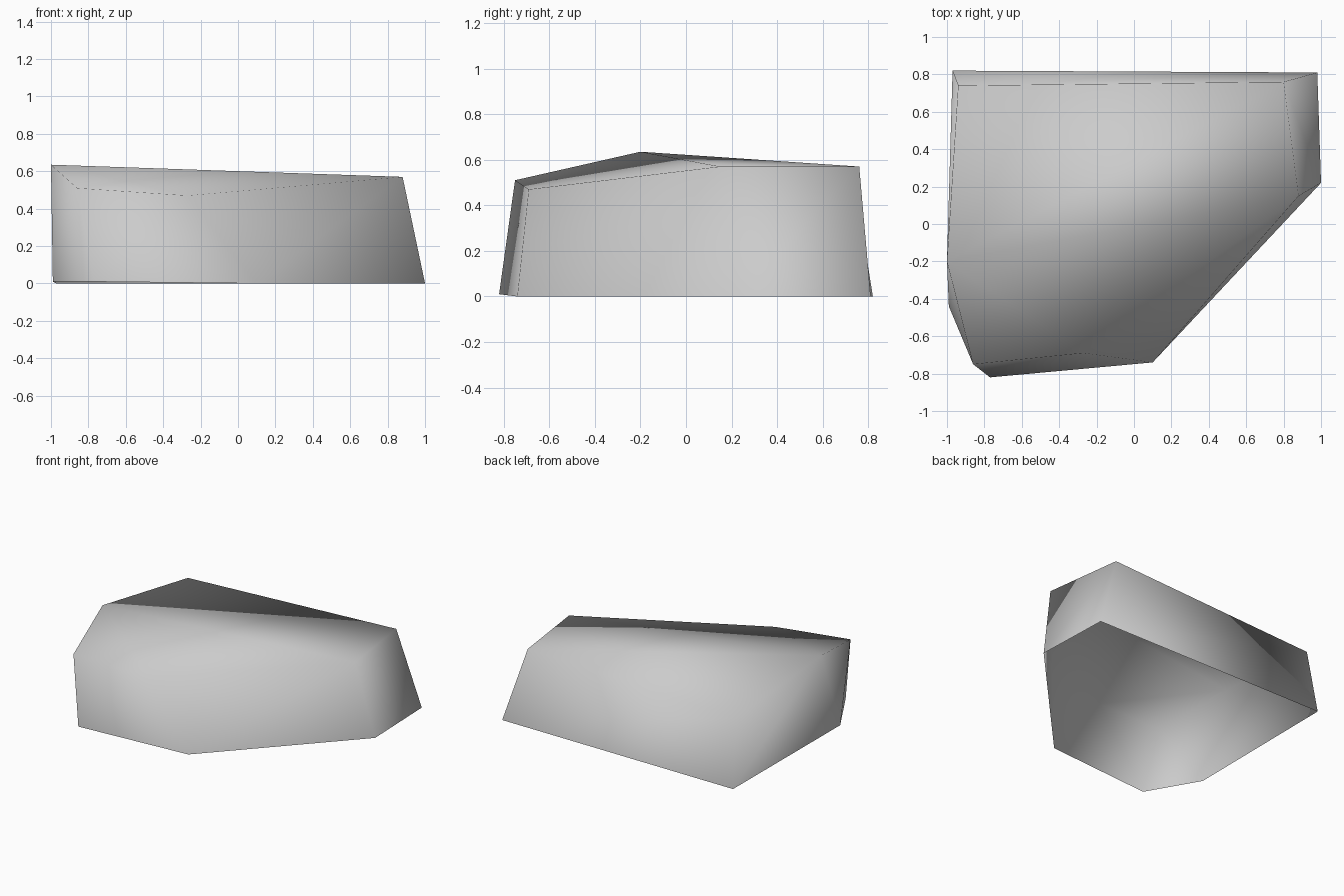
import bpy
import bmesh

cube = bpy.data.objects.get("Cube")
if cube:
    bpy.data.objects.remove(cube, do_unlink=True)

# Plain grey material
grey = bpy.data.materials.new("stone_grey")
grey.use_nodes = True
colour = (0.6, 0.6, 0.6, 1.0)
grey.diffuse_color = colour
grey.node_tree.nodes["Principled BSDF"].inputs["Base Color"].default_value = colour

# Matching base and top outlines, counter-clockwise from the back left corner
base_ring = [(0.98, 0.81, 0), (-0.97, 0.82, 0), (-0.99, -0.44, 0.01),
             (-0.77, -0.82, 0.01), (0.10, -0.74, 0), (1.0, 0.22, 0)]
top_ring = [(0.80, 0.76, 0.57), (-0.94, 0.74, 0.50), (-1.0, -0.20, 0.635),
            (-0.86, -0.75, 0.51), (-0.27, -0.69, 0.47), (0.88, 0.15, 0.57)]

bm = bmesh.new()
base = [bm.verts.new(p) for p in base_ring]
top = [bm.verts.new(p) for p in top_ring]
count = len(base)

# Tapered side walls; the underside stays open
for i in range(count):
    j = (i + 1) % count
    bm.faces.new((base[i], base[j], top[j], top[i]))

# Lid, folded as a fan from its highest corner
peak = max(range(count), key=lambda i: top[i].co.z)
for k in range(1, count - 1):
    bm.faces.new((top[peak], top[(peak + k) % count], top[(peak + k + 1) % count]))

# Soft shading over the whole shell, with normals outward
bmesh.ops.recalc_face_normals(bm, faces=bm.faces[:])
if sum(f.normal.z * f.calc_area() for f in bm.faces) < 0:
    bmesh.ops.reverse_faces(bm, faces=bm.faces[:])
for face in bm.faces:
    face.smooth = True

mesh = bpy.data.meshes.new("rock_shell")
bm.to_mesh(mesh)
bm.free()
mesh.materials.append(grey)
shell = bpy.data.objects.new("rock_shell", mesh)
bpy.context.collection.objects.link(shell)
